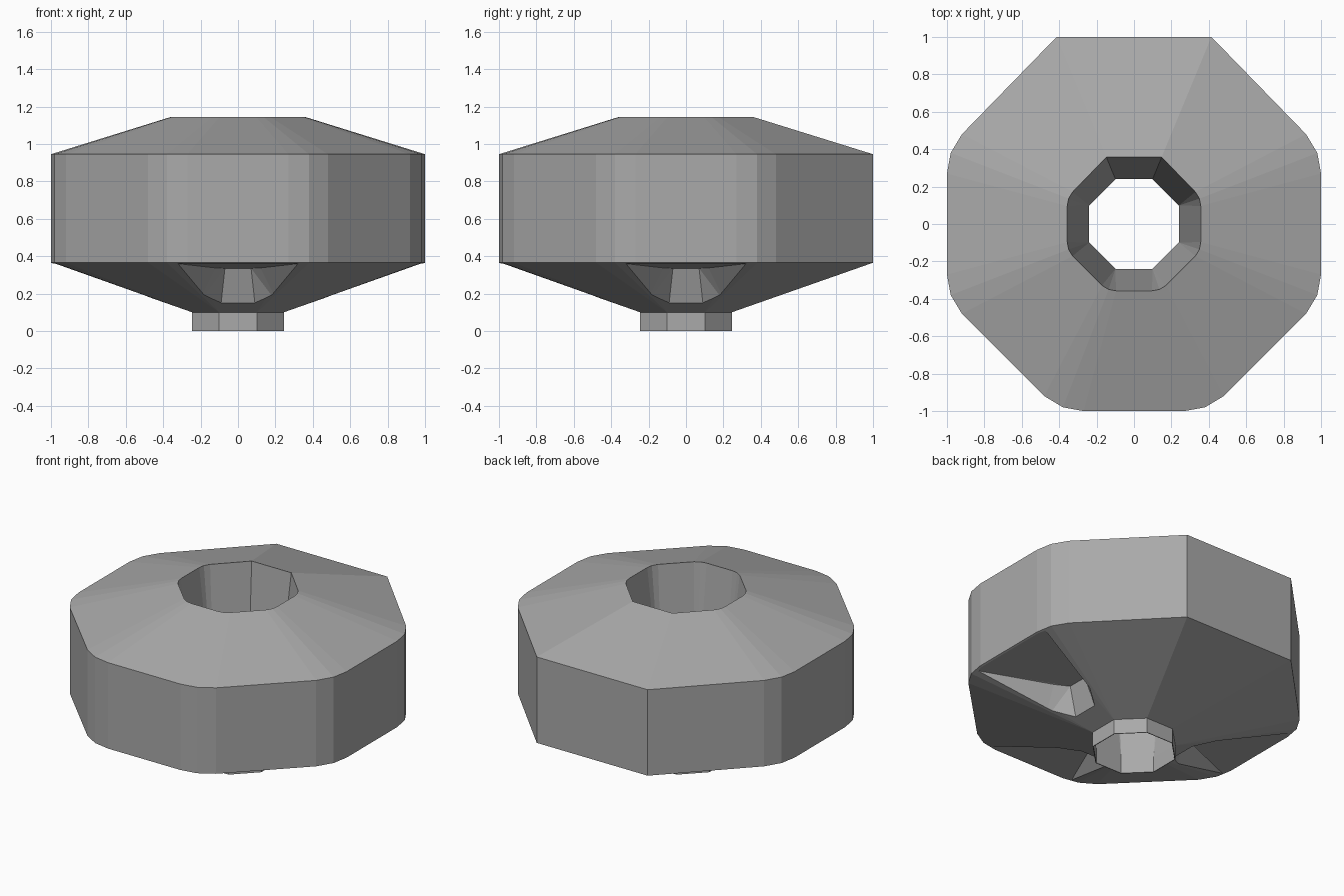
import bpy, bmesh
from math import pi
from mathutils import Matrix, Vector

cube = bpy.data.objects.get("Cube")
if cube:
    bpy.data.objects.remove(cube)

grey = bpy.data.materials.new("Mid grey")
grey.use_nodes = True
COLOUR = (0.4, 0.4, 0.4, 1)
grey.diffuse_color = COLOUR
grey.node_tree.nodes["Principled BSDF"].inputs["Base Color"].default_value = COLOUR

T = 0.414  # half side of an octagon with unit apothem


def make_object(name, bm):
    bmesh.ops.recalc_face_normals(bm, faces=bm.faces)
    mesh = bpy.data.meshes.new(name)
    bm.to_mesh(mesh)
    bm.free()
    mesh.materials.append(grey)
    obj = bpy.data.objects.new(name, mesh)
    bpy.context.collection.objects.link(obj)
    return obj


def octagon(rounded):
    """Outline with three points per eased corner; the back pair stay sharp."""
    corners = [(1, -T), (1, T), (T, 1), (-T, 1), (-1, T), (-1, -T), (-T, -1), (T, -1)]
    outline = []
    for x, y in corners:
        if y == 1:
            outline.append((x, y))
        elif not rounded:
            outline += [(x, y)] * 3
        else:
            eased = [(1, 0.27), (0.98, 0.38), (0.92, 0.48)]
            sx, sy = (1 if x > 0 else -1), (1 if y > 0 else -1)
            side = abs(x) == 1
            pts = [(sx * a, sy * b) if side else (sx * b, sy * a) for a, b in eased]
            # keep the walk counter-clockwise
            outline += pts if side == (sx * sy > 0) else pts[::-1]
    return outline


# Body: eased octagon walls, sloped top and underside, funnel hole and spout
profile = [(1, 0.945, True), (1, 0.365, True), (0.245, 0.1, False), (0.245, 0, False),
           (0.24, 0, False), (0.24, 0.1, False), (0.357, 1.145, True)]
bm = bmesh.new()
rings = [[bm.verts.new((x * r, y * r, z)) for x, y in octagon(rounded)]
         for r, z, rounded in profile]
for lower, upper in zip(rings, rings[1:] + rings[:1]):
    for i in range(len(lower)):
        j = (i + 1) % len(lower)
        bm.faces.new((lower[i], lower[j], upper[j], upper[i]))
bmesh.ops.remove_doubles(bm, verts=bm.verts, dist=0.0005)
body = make_object("funnel_body", bm)

# Flared grooves under the front, left and right: (radius, half width, height)
ceiling = [(0.45, 0.07, 0.335), (0.54, 0.12, 0.337), (1.05, 0.355, 0.364)]
mouth = [(0.36, 0.10, 0.06), (0.525, 0.225, 0.13), (1.05, 0.355, 0.2)]
for name, turn in (("front", -pi / 2), ("left", 0), ("right", pi)):
    bm = bmesh.new()
    for r, w, z in ceiling + mouth:
        for s in (-1, 1):
            bm.verts.new(Matrix.Rotation(turn, 3, "Z") @ Vector((r, s * w, z)))
    bmesh.ops.convex_hull(bm, input=bm.verts)
    cutter = make_object(name + "_groove_cutter", bm)
    cutter.hide_render = True
    cutter.hide_set(True)
    cutter.display_type = "WIRE"
    cut = body.modifiers.new(name + "_groove", "BOOLEAN")
    cut.operation = "DIFFERENCE"
    cut.solver = "EXACT"
    cut.object = cutter
